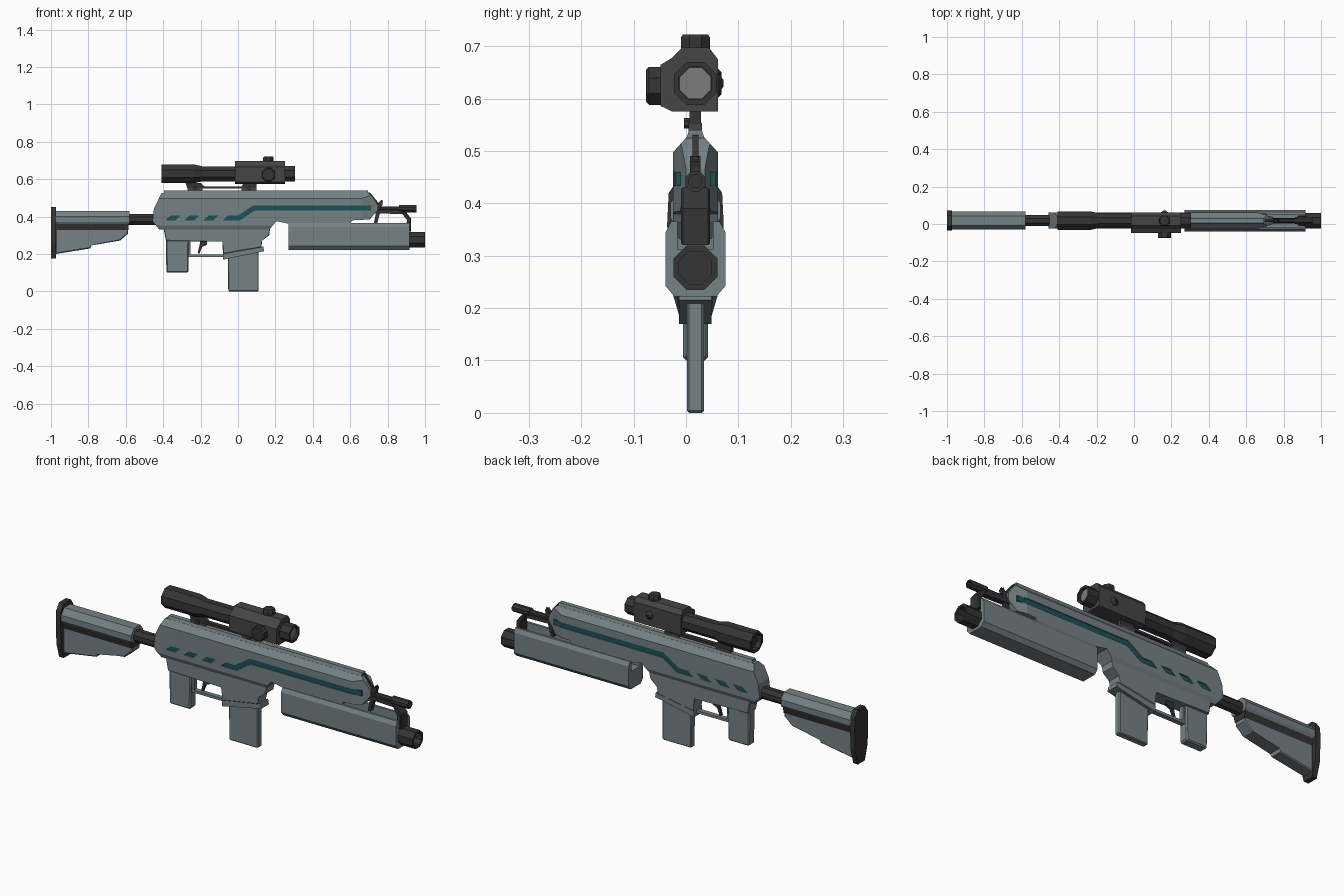
import bpy, bmesh, math
from mathutils import Vector

if "Cube" in bpy.data.objects:
    bpy.data.objects.remove(bpy.data.objects["Cube"])

YC = 0.018  # centre line of the rifle; the scope dial overhangs on -y


def material(name, rgb):
    m = bpy.data.materials.new(name)
    m.diffuse_color = (*rgb, 1)
    m.use_nodes = True
    m.node_tree.nodes["Principled BSDF"].inputs["Base Color"].default_value = m.diffuse_color
    return m


STEEL = material("blue_grey", (0.18, 0.22, 0.235))
DARK = material("dark", (0.035, 0.035, 0.035))
CHARCOAL = material("charcoal", (0.06, 0.06, 0.06))
TEAL = material("teal", (0.01, 0.085, 0.1))
GLASS = material("lens", (0.2, 0.2, 0.2))


def finish(name, bm, mat):
    bmesh.ops.recalc_face_normals(bm, faces=bm.faces[:])
    me = bpy.data.meshes.new(name)
    bm.to_mesh(me)
    bm.free()
    me.materials.append(mat)
    ob = bpy.data.objects.new(name, me)
    ob.location.y = YC
    bpy.context.collection.objects.link(ob)
    return ob


def skin(bm, rings):
    """Join matching rings of points and cap both ends."""
    rows = [[bm.verts.new(p) for p in r] for r in rings]
    n = len(rows[0])
    for a, b in zip(rows, rows[1:]):
        for i in range(n):
            bm.faces.new((a[i], a[(i + 1) % n], b[(i + 1) % n], b[i]))
    return [bm.faces.new(rows[0]), bm.faces.new(rows[-1])]


def prism(name, outlines, half, mat, bevel=0, ys=(0,), cuts=()):
    """Side outlines (x, z) extruded across y; cuts are (point, normal) planes."""
    bm = bmesh.new()
    caps = []
    for pts in outlines:
        for y in ys:
            caps += skin(bm, [[(x, y + s * half, z) for x, z in pts] for s in (-1, 1)])
    if bevel:
        edges = list({e for f in caps for e in f.edges})
        bmesh.ops.bevel(bm, geom=edges, offset=bevel, segments=1, affect='EDGES')
    for co, no in cuts:
        r = bmesh.ops.bisect_plane(bm, geom=bm.verts[:] + bm.edges[:] + bm.faces[:], dist=1e-6,
                                   plane_co=co, plane_no=Vector(no).normalized(), clear_outer=True)
        cut = [e for e in r['geom_cut'] if isinstance(e, bmesh.types.BMEdge)]
        bmesh.ops.holes_fill(bm, edges=cut, sides=0)
    return finish(name, bm, mat)


def bar(name, section, x0, x1, mat):
    """Cross-section (y, z) extruded along x."""
    bm = bmesh.new()
    skin(bm, [[(x, y, z) for y, z in section] for x in (x0, x1)])
    return finish(name, bm, mat)


def mirrored(half):
    """Complete a right-hand (y, z) half section."""
    return half + [(-y, z) for y, z in reversed(half)]


def rod(name, axis, centre, stations, mat, sides=8):
    """Faceted turned part: stations are (position along axis, apothem)."""
    bm = bmesh.new()
    rings = []
    for t, r in stations:
        R, ring = r / math.cos(math.pi / sides), []
        for i in range(sides):
            a = 2 * math.pi * (i + 0.5) / sides
            u, v = R * math.cos(a), R * math.sin(a)
            ring.append(Vector(centre) + Vector({'X': (t, u, v), 'Y': (u, t, v), 'Z': (u, v, t)}[axis]))
        rings.append(ring)
    skin(bm, rings)
    return finish(name, bm, mat)


# Receiver: profile with chamfered top, bottom and nose
upper = [(-.457, .375), (-.45, .44), (-.41, .525), (.70, .525), (.72, .505), (.745, .465),
         (.745, .435), (.705, .385), (.61, .38), (.60, .362), (.27, .362), (.206, .375),
         (.165, .33), (-.42, .33)]
cuts = []
for s in (-1, 1):
    cuts += [((0, s * .043, .497), (0, s * .028, .025)),
             ((0, s * .043, .352), (0, s * .022, -.010)),
             ((.66, s * .043, .45), (.025, s * .085, 0))]
receiver = prism("receiver", [upper], .043, STEEL, cuts=cuts)
bar("top_rail", mirrored([(.019, .52), (.012, .54)]), -.395, .695, STEEL)

# Recessed teal stripe and dashes on both sides
stripe = [(-.08, .38), (-.055, .405), (0, .405), (.083, .46), (.708, .46), (.708, .433),
          (.09, .433), (.01, .38)]
dashes = [[(x, .38), (x + .027, .405), (x + .08, .405), (x + .053, .38)] for x in (-.388, -.287, -.185)]
cutter = prism("groove_cutter", [stripe] + dashes, .006, TEAL, ys=(-.043, .043))
cutter.hide_render = True
cutter.hide_set(True)
groove = receiver.modifiers.new("grooves", 'BOOLEAN')
groove.operation, groove.solver, groove.object = 'DIFFERENCE', 'EXACT', cutter
prism("teal_inlay", [stripe] + dashes, .038, TEAL)

# Lower receiver, magazine, grip and trigger
prism("lower_receiver", [[(-.40, .345), (-.385, .27), (-.08, .27), (-.08, .20), (.125, .235),
                          (.125, .275), (.167, .30), (.167, .335), (.19, .36)]], .034, STEEL, .004)
prism("magazine_well_lip", [[(-.08, .17), (.14, .215), (.135, .24), (-.08, .208)]], .031, STEEL)
prism("magazine", [[(-.055, .21), (-.052, .003), (-.045, 0), (.105, 0), (.11, .005), (.11, .23)]],
      .016, STEEL, .004)
prism("pistol_grip", [[(-.387, .335), (-.383, .105), (-.376, .10), (-.272, .10), (-.265, .108),
                       (-.262, .30)]], .024, STEEL, .006)
prism("trigger_guard", [[(-.267, .185), (-.075, .185), (-.075, .198), (-.253, .198),
                         (-.253, .275), (-.267, .275)]], .012, STEEL)
prism("trigger", [[(-.216, .205), (-.206, .202), (-.192, .238), (-.165, .25), (-.165, .275),
                   (-.20, .275), (-.207, .24)]], .006, DARK)

# Shoulder stock
rod("buffer_tube", 'X', (0, 0, .385), [(-.62, .029), (-.43, .029)], DARK)
bar("stock_tube", mirrored([(.040, .36), (.048, .372), (.048, .40), (.025, .43)]), -.976, -.58, STEEL)
bar("stock_strip", mirrored([(.032, .328), (.040, .362)]), -.976, -.585, DARK)
prism("stock_lower", [[(-.976, .20), (-.79, .23), (-.79, .25), (-.63, .272), (-.587, .31),
                       (-.587, .333), (-.976, .333)]], .032, STEEL, .005)
bar("butt_plate", mirrored([(.028, .175), (.050, .25), (.054, .36), (.051, .42), (.028, .452)]),
    -1, -.974, DARK)

# Under-barrel fore-end with open top channel, and its launcher tube
bar("fore_end", mirrored([(.040, .222), (.057, .242), (.057, .345), (.046, .365), (.034, .365),
                          (.034, .312)]), .27, .917, STEEL)
rod("launcher_tube", 'X', (0, 0, .277), [(.88, .042), (1, .042), (1, .031), (.95, .031)], DARK)

# Barrel, its support frame and front sight
rod("barrel", 'X', (0, 0, .442), [(.70, .012), (.86, .012), (.86, .019), (.955, .019),
                                  (.955, .012), (.93, .012)], DARK)
prism("barrel_frame_top", [[(.73, .435), (.885, .435), (.90, .415), (.885, .413), (.73, .418)]], .014, DARK)
prism("barrel_frame_front", [[(.875, .43), (.893, .43), (.925, .39), (.925, .32), (.90, .32),
                              (.907, .385), (.88, .413)]], .028, DARK, .004)
prism("barrel_frame_rear", [[(.725, .355), (.742, .355), (.775, .48), (.765, .49), (.745, .46)]], .010, DARK)
prism("front_sight", [[(.68, .53), (.705, .53), (.75, .475), (.772, .49), (.772, .46), (.72, .46)]],
      .006, DARK)

# Scope mount
prism("scope_mount", [[(-.28, .58), (-.27, .55), (.10, .55), (.10, .58), (.03, .58), (.02, .562),
                       (-.18, .562), (-.20, .58)]], .011, DARK)
prism("mount_clamp", [[(x, .535), (x, .553), (x + .08, .553), (x + .08, .535)] for x in (-.27, .02)],
      .013, CHARCOAL)
for x in (-.23, .06):
    rod("mount_screw", 'Y', (x, 0, .553), [(-.022, .010), (0, .010)], DARK)

# Scope body
rod("scope_eyepiece", 'X', (0, 0, .629), [(-.37, .038), (-.41, .038), (-.41, .050), (-.235, .050),
                                          (-.19, .040), (0, .040)], DARK)
bar("scope_housing", [(-.044, .575), (.043, .575), (.043, .675), (.026, .697), (-.026, .697),
                      (-.044, .678), (-.067, .664), (-.067, .586)], -.015, .25, CHARCOAL)
rod("scope_objective", 'X', (0, 0, .629), [(.24, .041), (.305, .041), (.305, .031), (.285, .031)], DARK)
rod("objective_lens", 'X', (0, 0, .629), [(.28, .030), (.292, .030)], GLASS)
rod("eyepiece_lens", 'X', (0, 0, .629), [(-.385, .037), (-.36, .037)], DARK)

# Scope dials
rod("elevation_dial", 'Z', (.163, 0, 0), [(.69, .028), (.716, .028), (.722, .024)], DARK)
rod("side_dial", 'Y', (.163, 0, .624), [(-.06, .036), (-.089, .036), (-.094, .031)], DARK)
rod("side_cap", 'Y', (.163, 0, .629), [(.04, .024), (.054, .006)], DARK)
